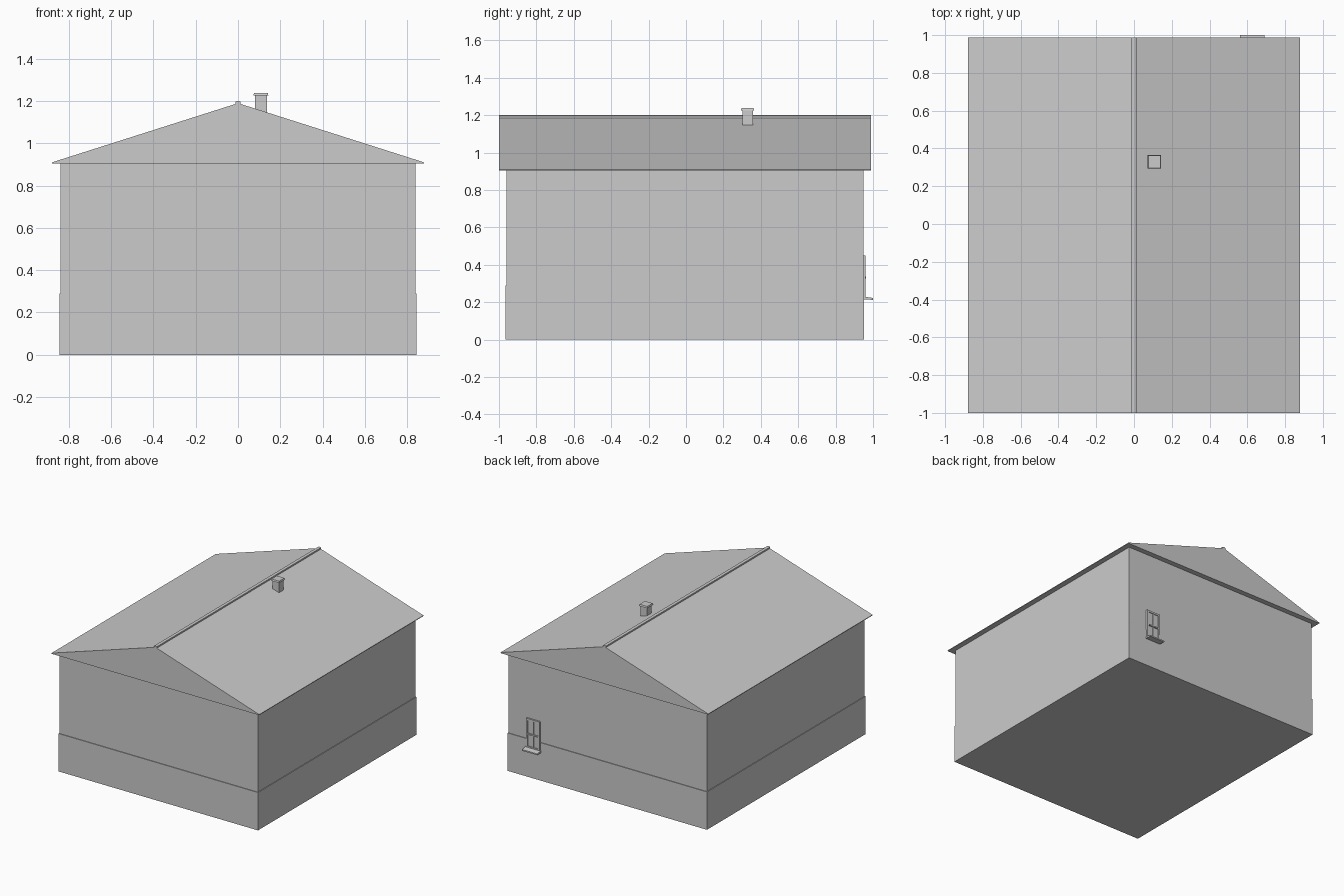
import bpy
import bmesh

cube = bpy.data.objects.get("Cube")
if cube:
    bpy.data.objects.remove(cube, do_unlink=True)

# Single plain grey for the whole house
grey = bpy.data.materials.new("plain grey")
grey.use_nodes = True
COLOUR = (0.6, 0.6, 0.6, 1)
grey.diffuse_color = COLOUR
grey.node_tree.nodes["Principled BSDF"].inputs["Base Color"].default_value = COLOUR


def finish(name, bm):
    bmesh.ops.recalc_face_normals(bm, faces=bm.faces)
    mesh = bpy.data.meshes.new(name)
    bm.to_mesh(mesh)
    bm.free()
    mesh.materials.append(grey)
    obj = bpy.data.objects.new(name, mesh)
    bpy.context.collection.objects.link(obj)
    return obj


def box(name, x, y, z):
    """Box from (low, high) pairs on each axis."""
    bm = bmesh.new()
    bmesh.ops.create_cube(bm, size=1)
    for v in bm.verts:
        v.co = [pair[0] if c < 0 else pair[1] for c, pair in zip(v.co, (x, y, z))]
    return finish(name, bm)


def extrude_profile(name, profile, axis, low, high):
    """Sweep a 2D profile along x or y."""
    bm = bmesh.new()
    place = (lambda a, b: (a, low, b)) if axis == "y" else (lambda a, b: (low, a, b))
    face = bm.faces.new([bm.verts.new(place(a, b)) for a, b in profile])
    out = bmesh.ops.extrude_face_region(bm, geom=[face])
    verts = [g for g in out["geom"] if isinstance(g, bmesh.types.BMVert)]
    length = high - low
    bmesh.ops.translate(bm, verts=verts, vec=(0, length, 0) if axis == "y" else (length, 0, 0))
    return finish(name, bm)


# Walls and slightly wider plinth
EAVE, RIDGE = 0.91, 1.19
ROOF_Y = (-1.0, 0.988)
box("walls", (-0.84, 0.84), (-0.96, 0.948), (0.0, EAVE))
box("plinth", (-0.845, 0.845), (-0.965, 0.953), (0.0, 0.29))

# Solid gabled roof with thin eave edge, and a ridge cap
half = 0.88
extrude_profile("roof", [(-half, EAVE - 0.005), (half, EAVE - 0.005), (half, EAVE),
                         (0, RIDGE), (-half, EAVE)], "y", *ROOF_Y)
extrude_profile("ridge_cap", [(-0.012, RIDGE - 0.015), (0.012, RIDGE - 0.015),
                              (0.012, 1.197), (0.006, 1.2), (-0.006, 1.2),
                              (-0.012, 1.197)], "y", *ROOF_Y)

# Chimney stack with a flared cap
cx, cy = 0.108, 0.329


def around(c, r):
    return (c - r, c + r)


box("chimney_stack", around(cx, 0.028), around(cy, 0.028), (1.13, 1.228))
cap = box("chimney_cap", around(cx, 0.036), around(cy, 0.036), (1.226, 1.238))
for v in cap.data.vertices:
    if v.co.z > 1.23:
        v.co.x = cx + (v.co.x - cx) * 0.9
        v.co.y = cy + (v.co.y - cy) * 0.9

# Rear window: frame, glazing bars, pane and sloped sill
X0, X1, Z0, Z1 = 0.567, 0.683, 0.225, 0.45
BACK, FRONT, BAR = 0.945, 0.96, 0.014
mid_x = (X0 + X1) / 2
box("window_pane", (X0, X1), (BACK, 0.9545), (Z0, Z1))
for side, x in (("left", X1 - BAR), ("right", X0)):
    box("window_jamb_" + side, (x, x + BAR), (BACK, FRONT), (Z0, Z1))
for part, z in (("head", Z1 - BAR), ("base", Z0)):
    box("window_" + part, (X0 + BAR, X1 - BAR), (BACK, FRONT), (z, z + BAR))
box("window_mullion", around(mid_x, 0.005), (BACK, 0.959), (Z0 + BAR, Z1 - BAR))
box("window_transom", (X0 + BAR, X1 - BAR), (BACK, 0.963), around(0.333, 0.005))
extrude_profile("window_sill", [(BACK, 0.215), (1.0, 0.213), (1.0, 0.223),
                                (0.965, 0.228), (BACK, 0.232)], "x", 0.56, 0.69)
